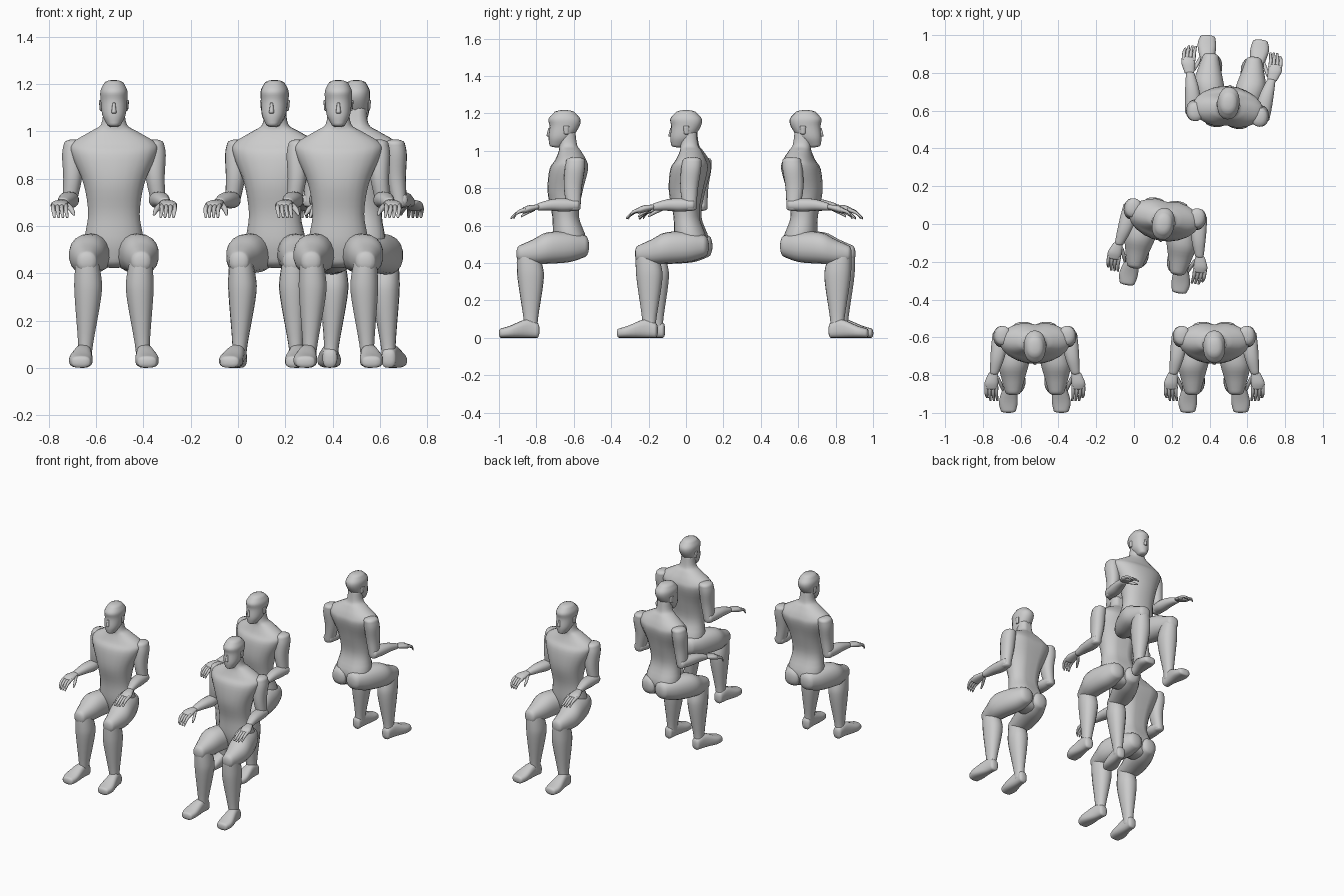
import bpy, bmesh, math
from mathutils import Matrix, Vector

cube = bpy.data.objects.get("Cube")
if cube:
    bpy.data.objects.remove(cube, do_unlink=True)

grey = bpy.data.materials.new("plain grey")
grey.use_nodes = True
COLOUR = (.6, .6, .6, 1)
grey.diffuse_color = COLOUR
grey.node_tree.nodes["Principled BSDF"].inputs["Base Color"].default_value = COLOUR

parts = {}  # part name -> mesh shared by every seated figure


def smooth_between(rings, steps=4):
    """Fill in extra rings along a smooth curve through the given ones."""
    padded = [rings[0], *rings, rings[-1]]
    result = []
    for before, start, end, after in zip(padded, padded[1:], padded[2:], padded[3:]):
        for step in range(steps):
            t = step / steps
            result.append(tuple(
                b + t / 2 * (c - a + t * (2 * a - 5 * b + 4 * c - d + t * (3 * (b - c) + d - a)))
                for a, b, c, d in zip(before, start, end, after)))
    return result + [rings[-1]]


def rounded_end(ring, neighbour, along):
    """Shrinking rings that close off one end with a shallow dome."""
    length = math.copysign(min(ring[3:]) * .4, ring[along] - neighbour[along])
    dome = []
    for degrees in (30, 60, 80):
        angle = math.radians(degrees)
        centre = list(ring[:3])
        centre[along] += length * math.sin(angle)
        dome.append((*centre, *(size * math.cos(angle) for size in ring[3:])))
    return dome


def loft(name, axis, rings, side=1, sides=18, square=.9, groove=0):
    """Skin rounded rings: centre x, y, z, half width and half depth."""
    along = "xyz".index(axis)
    start = rounded_end(rings[0], rings[1], along)
    end = rounded_end(rings[-1], rings[-2], along)
    bm = bmesh.new()
    loops = []
    for x, y, z, width, depth in start[::-1] + smooth_between(rings) + end:
        loop = []
        for i in range(sides):
            angle = math.tau * i / sides + math.pi / 2
            cos, sin = math.cos(angle), math.sin(angle)
            u = width * math.copysign(abs(cos) ** square, cos)
            v = depth * math.copysign(abs(sin) ** square, sin)
            if i == 0:
                v *= 1 - groove
            offset = (u, v, 0) if axis == "z" else (u, 0, v)
            point = Vector((x, y, z)) + Vector(offset)
            point.x *= side
            loop.append(bm.verts.new(point))
        loops.append(loop)
    for low, high in zip(loops, loops[1:]):
        for i in range(sides):
            j = (i + 1) % sides
            bm.faces.new((low[i], low[j], high[j], high[i]))
    bm.faces.new(loops[0])
    bm.faces.new(loops[-1])
    bmesh.ops.recalc_face_normals(bm, faces=bm.faces[:])
    mesh = bpy.data.meshes.new(name)
    bm.to_mesh(mesh)
    bm.free()
    mesh.materials.append(grey)
    mesh.shade_smooth()
    mesh.set_sharp_from_angle(angle=math.radians(60))
    parts[name] = mesh


def trunk(name, rows, **options):
    """Centred upright form from rows of height, front, back, half width."""
    loft(name, "z", [(0, (front + back) / 2, z, width, (back - front) / 2)
                     for z, front, back, width in rows], **options)


def limb(name, axis, side, stretch, rows, **options):
    """Limb from rows of x, y, z, half width; depth follows by stretch."""
    loft(name, axis, [(*row, row[-1] * stretch) for row in rows], side, **options)


# Torso with a spine groove, running up into the neck
trunk("torso", [
    (.45, -.04, .1, .08), (.53, -.06, .12, .125), (.65, -.065, .08, .11),
    (.78, -.09, .1, .13), (.9, -.08, .13, .18), (.95, -.05, .12, .18),
    (1, -.03, .09, .1), (1.03, -.03, .07, .055), (1.1, -.03, .06, .045)],
    sides=22, groove=.12)

# Head from chin to crown
trunk("head", [
    (1.03, -.08, 0, .03), (1.07, -.085, .04, .05), (1.13, -.08, .08, .057),
    (1.17, -.085, .085, .058), (1.2, -.06, .06, .045)])
limb("nose", "z", 1, 1, [(0, -.085, 1.08, .011), (0, -.08, 1.12, .006)], sides=8)

for label, s in (("left", 1), ("right", -1)):
    limb(label + "_ear", "z", s, 2, [(.054, .01, 1.09, .006), (.056, .01, 1.13, .008)], sides=8)

    # Arm hanging from the shoulder, forearm reaching forward
    limb(label + "_upper_arm", "z", s, 1.2, [
        (.17, .06, .95, .042), (.175, .055, .9, .045),
        (.175, .045, .8, .04), (.19, .05, .69, .03)])
    limb(label + "_forearm", "y", s, .85, [
        (.19, .07, .71, .034), (.19, 0, .71, .042),
        (.2, -.07, .71, .036), (.215, -.14, .7, .023)])
    limb(label + "_palm", "y", s, .5, [
        (.22, -.14, .7, .025), (.23, -.19, .69, .037), (.23, -.22, .68, .034)])

    # Four fingers curling down, and a thumb
    for i, finger in enumerate(("index", "middle", "ring", "little")):
        x = .203 + .018 * i
        tip = -.27 if finger == "little" else -.285
        limb(f"{label}_{finger}_finger", "y", s, 1.1, [
            (x, -.21, .685, .01), (x, -.25, .67, .009), (x - .005, tip, .64, .006)], sides=8)
    limb(label + "_thumb", "y", s, 1, [
        (.2, -.16, .69, .012), (.18, -.2, .67, .011), (.17, -.23, .65, .006)], sides=8)

    # Seated leg: thigh forward, shin down
    limb(label + "_thigh", "y", s, 1.05, [
        (.06, .11, .49, .055), (.08, .03, .485, .076), (.11, -.09, .48, .08),
        (.115, -.17, .46, .062), (.115, -.24, .45, .042)])
    limb(label + "_shin", "z", s, 1.2, [
        (.115, -.2, .47, .045), (.11, -.185, .38, .058), (.11, -.18, .3, .057),
        (.12, -.18, .1, .032), (.125, -.18, .04, .032)])

    # Foot flat on the ground: x, y, half width, height
    loft(label + "_foot", "y", [
        (x, y, height / 2, width, height / 2) for x, y, width, height in (
            (.125, -.145, .03, .08), (.13, -.2, .035, .1),
            (.14, -.29, .05, .065), (.14, -.34, .04, .05))], s, square=.75)

# Four seated figures: position and turn in degrees
for number, (x, y, turn) in enumerate((
        (-.525, -.65, 0), (.425, -.65, 0), (.155, 0, -9), (.5, .64, 175)), 1):
    place = Matrix.Translation((x, y, 0)) @ Matrix.Rotation(math.radians(turn), 4, "Z")
    for name, mesh in parts.items():
        figure_part = bpy.data.objects.new(f"figure_{number}_{name}", mesh)
        figure_part.matrix_world = place
        bpy.context.collection.objects.link(figure_part)
